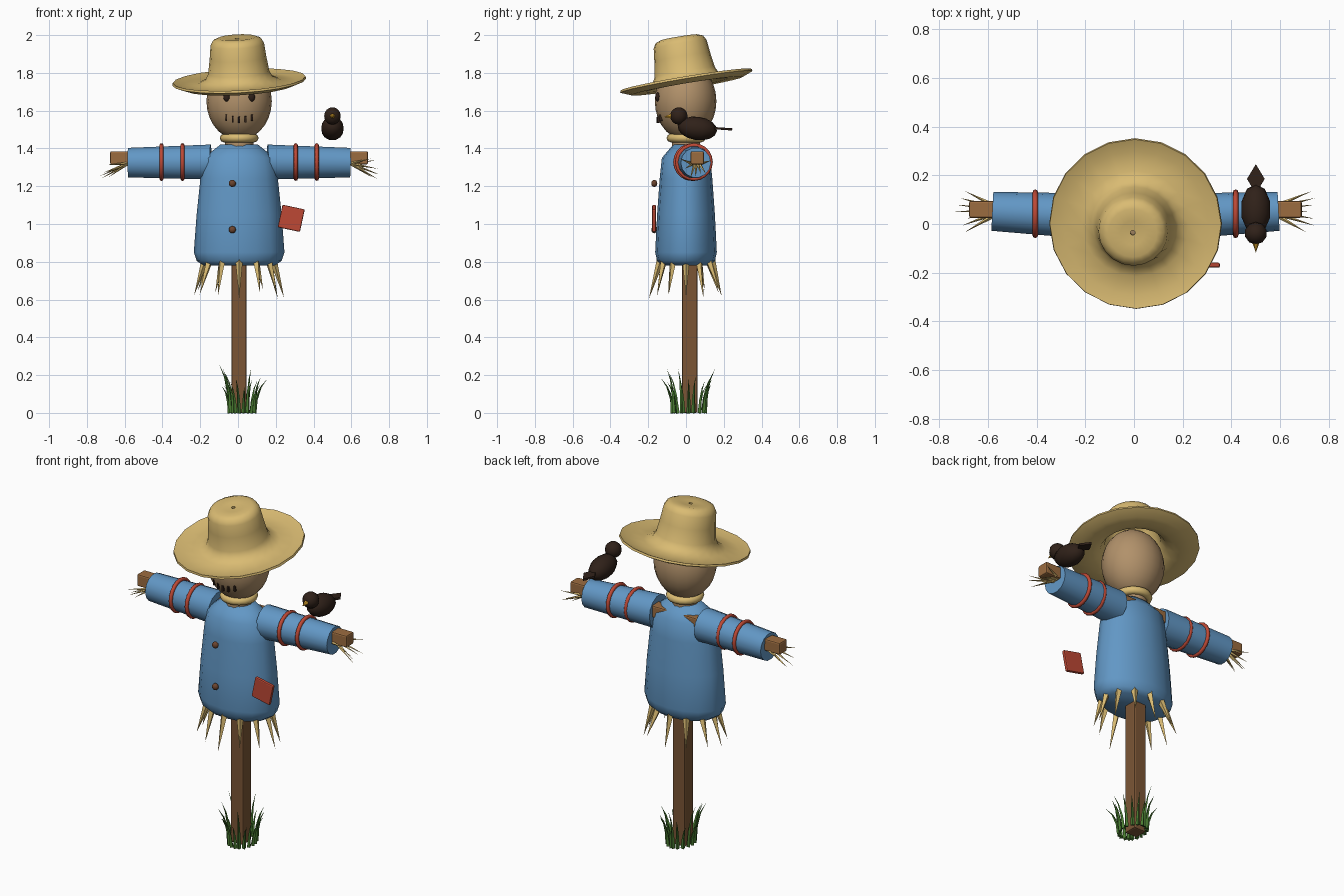
import bpy, bmesh, math, random
from mathutils import Vector, Matrix, Euler

if "Cube" in bpy.data.objects:
    bpy.data.objects.remove(bpy.data.objects["Cube"])

random.seed(4)
CX = 0.006


def material(name, hexcol):
    m = bpy.data.materials.new(name)
    c = [int(hexcol[i:i + 2], 16) / 255 for i in (0, 2, 4)]
    m.diffuse_color = [v ** 2.2 for v in c] + [1]
    m.use_nodes = True
    m.node_tree.nodes["Principled BSDF"].inputs["Base Color"].default_value = m.diffuse_color
    return m


BLUE = material("blue_cloth", "6296C4")
STRAW = material("straw", "D9BA72")
SACK = material("sackcloth", "B0906A")
WOOD = material("post_wood", "7A5638")
BAR = material("bar_wood", "9A6C42")
RED = material("red_cloth", "BC4A38")
DARK = material("dark", "33261F")
BUTTON = material("button_brown", "6B4632")
GRASS = material("grass", "4A7A34")
BEAK = material("beak", "D8A030")


def finish(bm, name, mat, smooth=40, matrix=None, bevel=0):
    if matrix is not None:
        bm.transform(matrix)
    bmesh.ops.recalc_face_normals(bm, faces=bm.faces)
    me = bpy.data.meshes.new(name)
    bm.to_mesh(me)
    bm.free()
    ob = bpy.data.objects.new(name, me)
    bpy.context.collection.objects.link(ob)
    me.materials.append(mat)
    if bevel:
        b = ob.modifiers.new("bevel", 'BEVEL')
        b.width = bevel
        b.segments = 2
    if smooth:
        bpy.ops.object.select_all(action='DESELECT')
        ob.select_set(True)
        bpy.context.view_layer.objects.active = ob
        bpy.ops.object.shade_smooth_by_angle(angle=math.radians(smooth))
    return ob


def place(loc, rot=(0, 0, 0), scale=(1, 1, 1)):
    return Matrix.LocRotScale(Vector(loc), Euler([math.radians(a) for a in rot]), Vector(scale))


def box(name, loc, size, mat, rot=(0, 0, 0), bevel=0.008):
    bm = bmesh.new()
    bmesh.ops.create_cube(bm, size=1)
    return finish(bm, name, mat, 0, place(loc, rot, size), bevel)


def ball(name, loc, radii, mat, rot=(0, 0, 0), u=12, v=8):
    bm = bmesh.new()
    bmesh.ops.create_uvsphere(bm, u_segments=u, v_segments=v, radius=1)
    return finish(bm, name, mat, 60, place(loc, rot, radii))


def lathe(name, profile, mat, segs, matrix, smooth=40, closed=False):
    bm = bmesh.new()
    rings = [[bm.verts.new((r * math.cos(math.tau * i / segs), r * math.sin(math.tau * i / segs), z))
              for i in range(segs)] for r, z in profile]
    pairs = list(zip(rings, rings[1:])) + ([(rings[-1], rings[0])] if closed else [])
    for a, b in pairs:
        for i in range(segs):
            j = (i + 1) % segs
            bm.faces.new((a[i], a[j], b[j], b[i]))
    if not closed:
        bm.faces.new(rings[0])
        bm.faces.new(rings[-1])
    return finish(bm, name, mat, smooth, matrix)


def ring(name, loc, major, minor, mat, rot=(0, 0, 0)):
    prof = [(major + minor * math.cos(math.tau * i / 8), minor * math.sin(math.tau * i / 8)) for i in range(8)]
    return lathe(name, prof, mat, 20, place(loc, rot), 60, True)


def spikes(name, paths, radius, mat, sides=4):
    # tapered stalks, each following a short list of points
    bm = bmesh.new()
    for pts in paths:
        pts = [Vector(p) for p in pts]
        q = (pts[-1] - pts[0]).to_track_quat('Z', 'Y')
        rings = []
        for k, p in enumerate(pts[:-1]):
            r = radius * (1 - k / (len(pts) - 1))
            rings.append([bm.verts.new(p + q @ Vector((r * math.cos(math.tau * i / sides),
                                                       r * math.sin(math.tau * i / sides), 0)))
                          for i in range(sides)])
        tip = bm.verts.new(pts[-1])
        bm.faces.new(rings[0])
        for i in range(sides):
            j = (i + 1) % sides
            for a, b in zip(rings, rings[1:]):
                bm.faces.new((a[i], a[j], b[j], b[i]))
            bm.faces.new((rings[-1][i], rings[-1][j], tip))
    return finish(bm, name, mat, 0)


# wooden frame
box("post", (CX, 0.02, 0.71), (0.08, 0.08, 1.42), WOOD)
box("crossbar", (CX, 0.06, 1.35), (1.365, 0.07, 0.07), BAR)

# shirt body
lathe("shirt", [(0.19, 0.78), (0.225, 0.805), (0.24, 0.85), (0.225, 1.05), (0.205, 1.24), (0.188, 1.35), (0.1, 1.42)],
      BLUE, 16, place((CX, 0, 0), scale=(1, 0.68, 1)), 50)

# sleeves, ties and hand straw on both sides
for side, s in (("left", -1), ("right", 1)):
    a, b = Vector((CX + s * 0.15, 0.03, 1.328)), Vector((CX + s * 0.587, 0.052, 1.325))
    d = b - a
    m = Matrix.Translation(a) @ d.to_track_quat('Z', 'Y').to_matrix().to_4x4()
    lathe(side + "_sleeve", [(0.095, 0), (0.08, d.length)], BLUE, 14, m)
    for i, x in enumerate((0.3, 0.411)):
        ring(f"{side}_tie_{i + 1}", (CX + s * x, 0.032 + 0.01 * i, 1.328), 0.089, 0.011, RED, (0, 90, 0))
    hand = []
    for i in range(7):
        t = i / 6 * 2 - 1
        reach = random.uniform(0.69, 0.745)
        hand.append([(CX + s * 0.59, 0.055 + 0.025 * t, 1.32),
                     (CX + s * reach, 0.05 + 0.085 * t, 1.24 + 0.09 * t * t + random.uniform(-0.02, 0.02))])
    spikes(side + "_hand_straw", hand, 0.009, STRAW)

# straw fringe under the hem
fringe = []
for i in range(12):
    c, s = math.cos(math.tau * i / 12), math.sin(math.tau * i / 12)
    k = random.uniform(1.15, 1.35)
    fringe.append([(CX + 0.18 * c, 0.135 * s, 0.81),
                   (CX + 0.19 * k * c, 0.15 * k * s, random.uniform(0.6, 0.66))])
spikes("hem_straw", fringe, 0.02, STRAW)

# buttons and patch
for i, z in enumerate((1.215, 0.97)):
    ball(f"button_{i + 1}", (CX - 0.036, -0.168, z), (0.019, 0.016, 0.019), BUTTON)
box("patch", (0.282, -0.169, 1.03), (0.12, 0.02, 0.122), RED, (0, 12, 0), 0.006)

# head and neck rope
ball("head", (CX, -0.002, 1.65), (0.173, 0.163, 0.205), SACK, u=20, v=14)
lathe("neck", [(0.075, 1.38), (0.075, 1.48)], SACK, 14, place((CX, 0, 0)))
ring("neck_rope", (CX, 0, 1.455), 0.08, 0.023, STRAW)
for s in (-1, 1):
    ball("left_eye" if s < 0 else "right_eye", (CX + s * 0.066, -0.149, 1.672), (0.018, 0.014, 0.024), DARK)
for i in range(-2, 3):
    y = -0.002 - 0.163 * math.sqrt(1 - (i * 0.034 / 0.173) ** 2 - 0.23)
    box(f"mouth_stitch_{i + 3}", (CX + i * 0.034, y - 0.002, 1.551 + 0.003 * i * i), (0.01, 0.016, 0.034), DARK, bevel=0.002)

# hat, one closed turned shell tipped forward
hat = [(0.352, 0), (0.3, -0.016), (0.22, -0.012), (0.178, 0.008), (0.162, 0.04), (0.15, 0.12), (0.142, 0.19),
       (0.128, 0.216), (0.1, 0.227), (0.05, 0.222), (0.01, 0.22)]
under = [(0.01, 0.2), (0.1, 0.205), (0.128, 0.18), (0.15, 0.03), (0.18, -0.014), (0.22, -0.03), (0.3, -0.034), (0.355, -0.012)]
lathe("hat", hat + under, STRAW, 20, place((CX, 0, 1.764), (9.4, -3, 0)), 50, True)

# perched bird
ball("bird_body", (0.5, 0.06, 1.506), (0.062, 0.105, 0.062), DARK, (-8, 0, 0), 10, 8)
ball("bird_head", (0.5, -0.038, 1.572), (0.046, 0.046, 0.046), DARK, u=10, v=8)
spikes("bird_beak", [[(0.5, -0.075, 1.572), (0.5, -0.118, 1.566)]], 0.015, BEAK, 6)
bm = bmesh.new()
bmesh.ops.create_cone(bm, cap_ends=True, segments=4, radius1=1, radius2=1, depth=1)
finish(bm, "bird_tail", DARK, 0, place((0.5, 0.185, 1.505), (-4, 0, 0), (0.036, 0.06, 0.012)))

# grass around the post foot
blades = []
for i in range(18):
    a = math.tau * (i + random.uniform(-0.3, 0.3)) / 18
    c, s = math.cos(a), math.sin(a)
    x, y, h, o = CX + 0.015 + 0.065 * c, 0.015 + 0.085 * s, random.uniform(0.14, 0.26), random.uniform(0.03, 0.07)
    blades.append([(x, y, 0), (x + 0.15 * o * c, y + 0.15 * o * s, 0.4 * h),
                   (x + 0.5 * o * c, y + 0.5 * o * s, 0.75 * h), (x + o * c, y + o * s, h)])
spikes("grass", blades, 0.012, GRASS)
